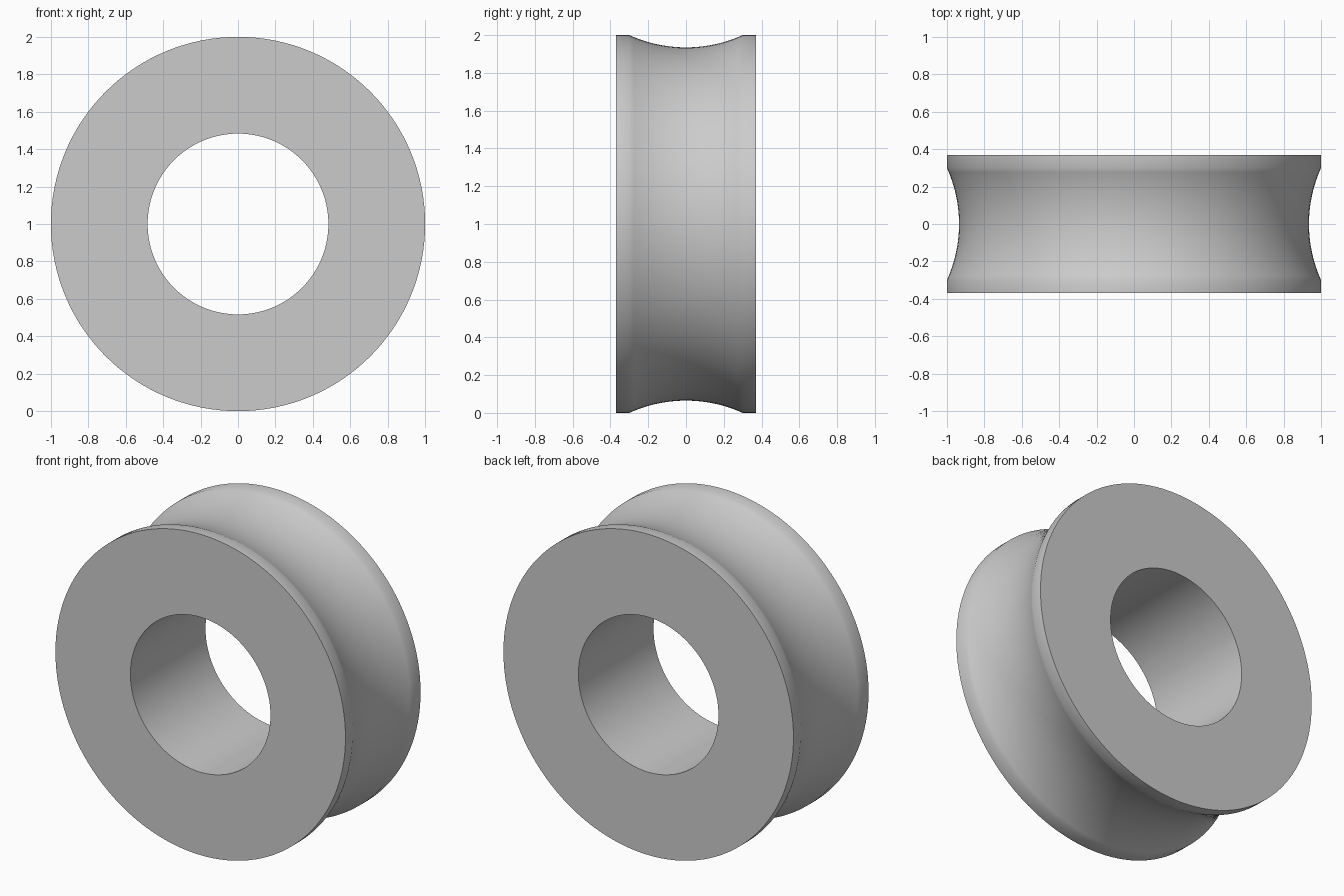
import bpy, bmesh, math

cube = bpy.data.objects.get("Cube")
if cube:
    bpy.data.objects.remove(cube, do_unlink=True)

SEGMENTS, ARC_STEPS = 128, 24
OUTER, BORE, HALF_WIDTH = 1.0, 0.483, 0.37
GROOVE_HALF, GROOVE_DEPTH = 0.3, 0.065

# Plain grey material
grey = bpy.data.materials.new("plain_grey")
grey.use_nodes = True
colour = (0.6, 0.6, 0.6, 1)
grey.diffuse_color = colour
grey.node_tree.nodes["Principled BSDF"].inputs["Base Color"].default_value = colour

# Cross-section as (radius, y): bore, flat rims and circular-arc groove
arc_radius = (GROOVE_HALF ** 2 + GROOVE_DEPTH ** 2) / (2 * GROOVE_DEPTH)
arc_centre = OUTER - GROOVE_DEPTH + arc_radius
half_angle = math.asin(GROOVE_HALF / arc_radius)
profile = [(BORE, -HALF_WIDTH), (OUTER, -HALF_WIDTH)]
for i in range(ARC_STEPS + 1):
    a = half_angle * (2 * i / ARC_STEPS - 1)
    profile.append((arc_centre - arc_radius * math.cos(a), arc_radius * math.sin(a)))
profile += [(OUTER, HALF_WIDTH), (BORE, HALF_WIDTH)]

# Revolve the closed section around the y axis
bm = bmesh.new()
verts = [bm.verts.new((r, y, 0)) for r, y in profile]
edges = [bm.edges.new((v, verts[(i + 1) % len(verts)])) for i, v in enumerate(verts)]
bmesh.ops.spin(bm, geom=verts + edges, cent=(0, 0, 0), axis=(0, 1, 0),
               angle=math.tau, steps=SEGMENTS, use_merge=True)
bmesh.ops.remove_doubles(bm, verts=bm.verts, dist=1e-5)
bmesh.ops.recalc_face_normals(bm, faces=bm.faces)
bmesh.ops.translate(bm, verts=bm.verts, vec=(0, 0, OUTER))

# Grooved roller
mesh = bpy.data.meshes.new("grooved_roller")
bm.to_mesh(mesh)
bm.free()
mesh.materials.append(grey)
roller = bpy.data.objects.new("grooved_roller", mesh)
bpy.context.collection.objects.link(roller)
bpy.ops.object.select_all(action="DESELECT")
roller.select_set(True)
bpy.context.view_layer.objects.active = roller
bpy.ops.object.shade_smooth_by_angle(angle=math.radians(30))
